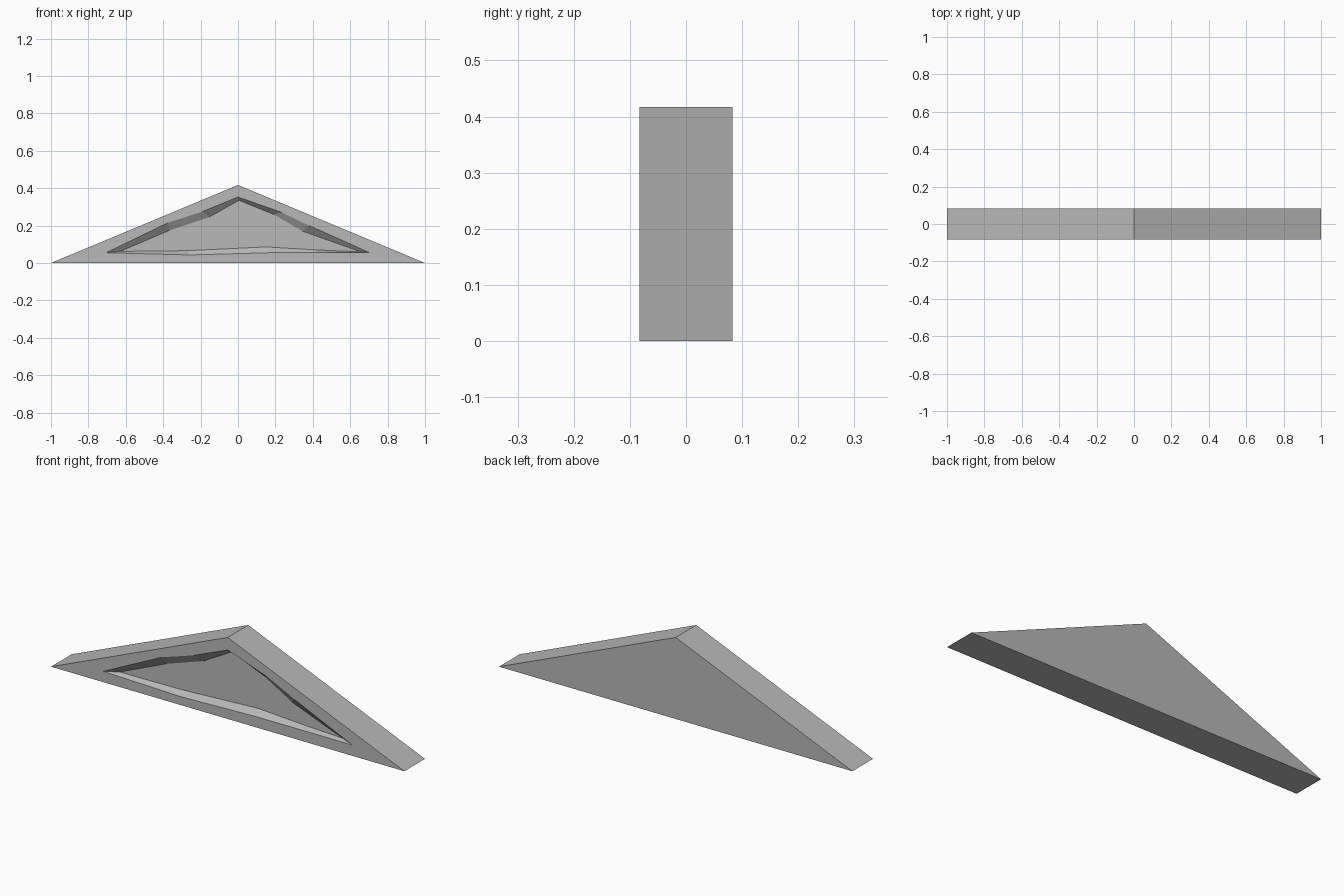
import bpy
import bmesh

cube = bpy.data.objects.get("Cube")
if cube:
    bpy.data.objects.remove(cube, do_unlink=True)

grey = bpy.data.materials.new("stone_grey")
grey.use_nodes = True
colour = (0.48, 0.48, 0.48, 1)
grey.diffuse_color = colour
grey.node_tree.nodes["Principled BSDF"].inputs["Base Color"].default_value = colour

HALF_DEPTH = 0.083
RECESS = 0.025

# Gable outline, rough-edged opening and smaller recess floor, as (x, z)
gable = [(-1, 0), (1, 0), (0, 0.417)]
opening = [(-0.705, 0.055), (-0.26, 0.043), (0.17, 0.055), (0.42, 0.055),
           (0.705, 0.055), (0.38, 0.2), (0.235, 0.27), (0, 0.353),
           (-0.19, 0.275), (-0.375, 0.215)]
floor = [(-0.63, 0.062), (-0.27, 0.066), (0.15, 0.086), (0.42, 0.07),
         (0.655, 0.06), (0.345, 0.17), (0.19, 0.26), (0.005, 0.335),
         (-0.155, 0.245), (-0.365, 0.175)]

bm = bmesh.new()


def ring(points, y):
    return [bm.verts.new((x, y, z)) for x, z in points]


def bridge(a, b):
    for i in range(len(a)):
        j = (i + 1) % len(a)
        bm.faces.new((a[i], a[j], b[j], b[i]))


# Prism sides and back
front = ring(gable, -HALF_DEPTH)
back = ring(gable, HALF_DEPTH)
bridge(front, back)
bm.faces.new(back)

# Recess walls and floor
rim = ring(opening, -HALF_DEPTH)
inner = ring(floor, -HALF_DEPTH + RECESS)
bridge(rim, inner)
bm.faces.new(inner)

# Front frame around the opening
edges = [bm.edges.get((r[i - 1], r[i])) for r in (front, rim) for i in range(len(r))]
bmesh.ops.triangle_fill(bm, edges=edges, use_beauty=True, normal=(0, -1, 0))
bmesh.ops.recalc_face_normals(bm, faces=bm.faces[:])

mesh = bpy.data.meshes.new("gable_pediment")
bm.to_mesh(mesh)
bm.free()
mesh.materials.append(grey)
pediment = bpy.data.objects.new("gable_pediment", mesh)
bpy.context.collection.objects.link(pediment)
